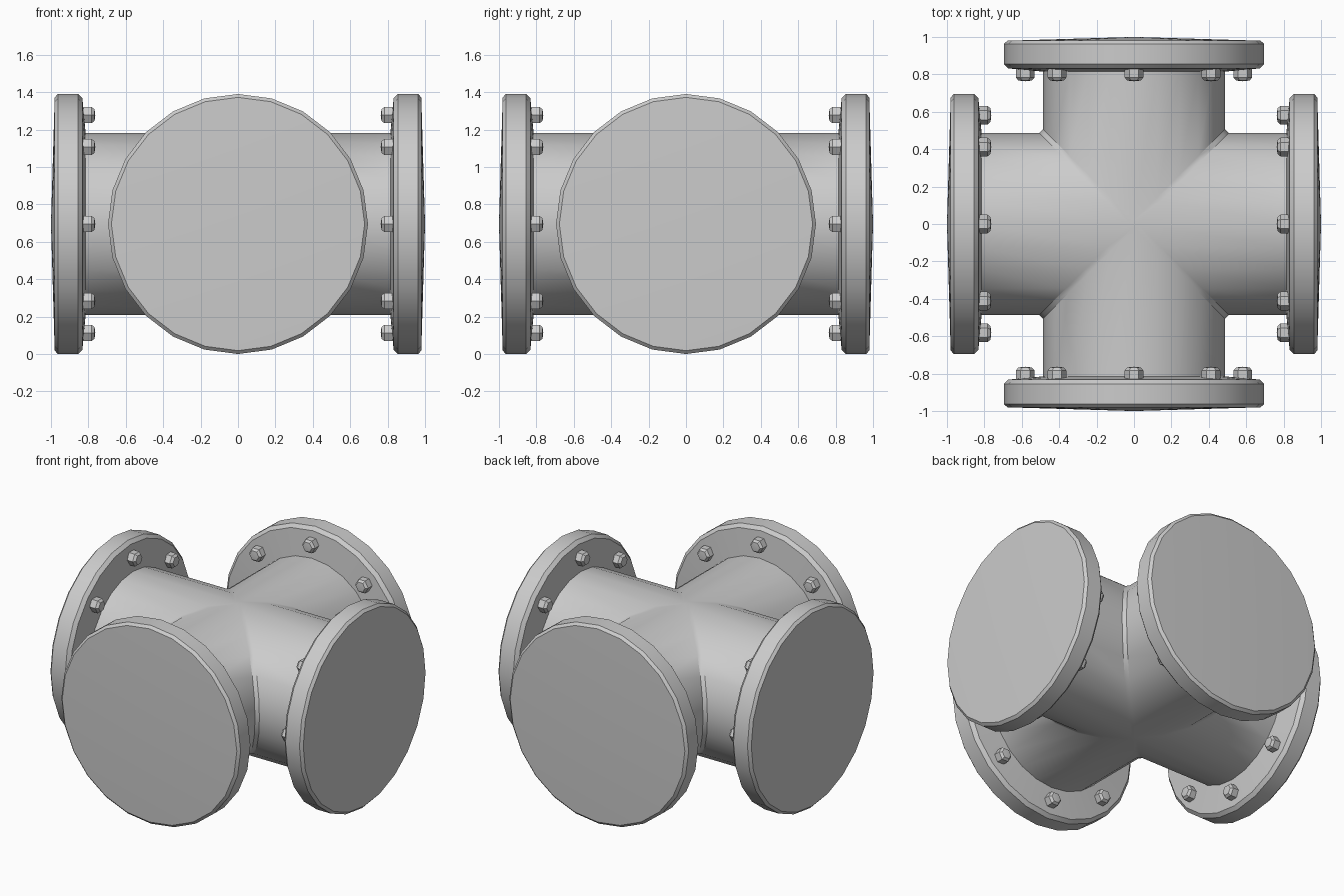
import bpy, bmesh, math
from mathutils import Matrix

if "Cube" in bpy.data.objects:
    bpy.data.objects.remove(bpy.data.objects["Cube"])

CZ = 0.695        # height of the pipe axes
SIDES = 24
PIPE_R = 0.487
GAP = 0.02        # half size of the chamfer along the seams


def finish(bm, name, smooth_angle):
    bmesh.ops.recalc_face_normals(bm, faces=bm.faces)
    mesh = bpy.data.meshes.new(name)
    bm.to_mesh(mesh)
    bm.free()
    obj = bpy.data.objects.new(name, mesh)
    bpy.context.collection.objects.link(obj)
    bpy.ops.object.select_all(action='DESELECT')
    obj.select_set(True)
    bpy.context.view_layer.objects.active = obj
    bpy.ops.object.shade_smooth_by_angle(angle=math.radians(smooth_angle))
    return obj


def bridge(bm, a, b):
    n = len(a)
    for i in range(n):
        j = (i + 1) % n
        bm.faces.new((a[i], a[j], b[j], b[i]))


def lathe_x(bm, profile, sides, matrix):
    """Revolve (radius, x) points about the x axis; radius 0 makes a tip."""
    prev = None
    for r, x in profile:
        if r == 0:
            tip = bm.verts.new(matrix @ Matrix.Translation((x, 0, 0)).translation)
            for i in range(sides):
                bm.faces.new((prev[i], prev[(i + 1) % sides], tip))
            continue
        ring = []
        for i in range(sides):
            a = 2 * math.pi * i / sides
            p = Matrix.Translation((x, r * math.cos(a), r * math.sin(a))).translation
            ring.append(bm.verts.new(matrix @ p))
        if prev:
            bridge(bm, prev, ring)
        prev = ring


turns = [Matrix.Translation((0, 0, CZ)) @ Matrix.Rotation(k * math.pi / 2, 4, 'Z')
         for k in range(4)]

# Cross pipe: four mitred arms joined by chamfer strips
bm = bmesh.new()
seams = []
for m in turns:
    seam, end = [], []
    for i in range(SIDES):
        a = 2 * math.pi * i / SIDES
        y, z = PIPE_R * math.cos(a), PIPE_R * math.sin(a)
        for ring, x in ((seam, abs(y) + GAP), (end, 0.825)):
            ring.append(bm.verts.new(m @ Matrix.Translation((x, y, z)).translation))
    bridge(bm, seam, end)
    seams.append(seam)
Q, H = SIDES // 4, SIDES // 2
for k in range(4):
    this, nxt = seams[k], seams[(k + 1) % 4]
    for i in range(-Q, Q):      # left half of one arm meets right half of the next
        bm.faces.new((this[i], this[i + 1], nxt[(H - i - 1) % SIDES], nxt[(H - i) % SIDES]))
for i in (Q, 3 * Q):            # small patches at the crown and the underside
    bm.faces.new([s[i] for s in seams])
bmesh.ops.remove_doubles(bm, verts=bm.verts, dist=1e-5)
finish(bm, "cross_pipe", 30)

# Blind flanges and their rings of hex bolts
flange = [(0.47, 0.813), (0.672, 0.832), (0.695, 0.855),
          (0.695, 0.963), (0.677, 0.98), (0, 1.0)]
bolt = [(0.05, 0.84), (0.05, 0.783), (0.036, 0.767), (0, 0.763)]
for k, m in enumerate(turns):
    bm = bmesh.new()
    lathe_x(bm, flange, SIDES, m)
    finish(bm, f"flange_{k + 1}", 20)
    bm = bmesh.new()
    for i in range(8):
        a = i * math.pi / 4
        offset = Matrix.Translation((0, 0.582 * math.cos(a), 0.582 * math.sin(a)))
        lathe_x(bm, bolt, 6, m @ offset)
    finish(bm, f"flange_bolts_{k + 1}", 20)
